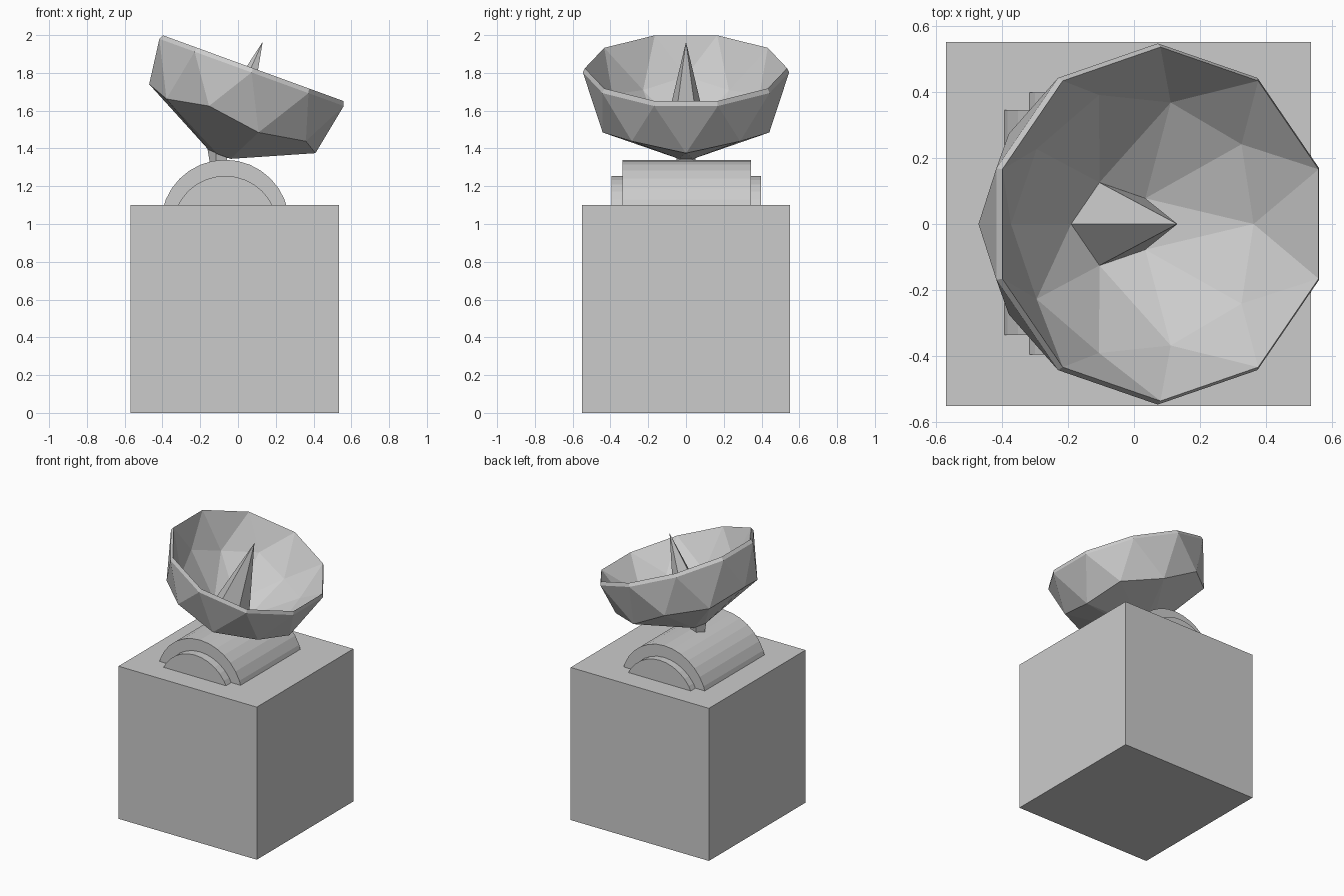
import bpy, bmesh
from math import radians, cos, sin
from mathutils import Matrix

if "Cube" in bpy.data.objects:
    bpy.data.objects.remove(bpy.data.objects["Cube"])

TILT = Matrix.Translation((0.08, 0, 1.825)) @ Matrix.Rotation(radians(20), 4, 'Y')


def add_object(name, bm):
    bmesh.ops.recalc_face_normals(bm, faces=bm.faces)
    mesh = bpy.data.meshes.new(name)
    bm.to_mesh(mesh)
    bm.free()
    obj = bpy.data.objects.new(name, mesh)
    bpy.context.collection.objects.link(obj)
    return obj


def drum(name, radius, cz, y0, y1):
    bm = bmesh.new()
    mat = Matrix.Translation((-0.068, (y0 + y1) / 2, cz)) @ Matrix.Rotation(radians(90), 4, 'X')
    bmesh.ops.create_cone(bm, cap_ends=True, segments=32, radius1=radius,
                          radius2=radius, depth=y1 - y0, matrix=mat)
    # keep only the part standing above the box
    geom = bm.verts[:] + bm.edges[:] + bm.faces[:]
    bmesh.ops.bisect_plane(bm, geom=geom, plane_co=(0, 0, 1.09),
                           plane_no=(0, 0, 1), clear_inner=True)
    bmesh.ops.holes_fill(bm, edges=[e for e in bm.edges if e.is_boundary])
    add_object(name, bm)


def half_sphere(bm, rings):
    """Lower half of an icosphere; rings maps unit height to (radius, depth)."""
    verts = bmesh.ops.create_icosphere(bm, subdivisions=2, radius=1)['verts']
    bmesh.ops.delete(bm, geom=[v for v in verts if v.co.z > 0.01], context='VERTS')
    for v in [v for v in verts if v.is_valid]:
        r, depth = rings[min(rings, key=lambda h: abs(h - v.co.z))]
        flat = v.co.xy.normalized() * r if r else v.co.xy * 0
        v.co = (flat.x, flat.y, -depth)
        v.tag = True


# Base box
bm = bmesh.new()
bmesh.ops.create_cube(bm, size=1, matrix=Matrix.Translation((-0.0165, 0, 0.55))
                      @ Matrix.Diagonal((1.103, 1.1, 1.1, 1)))
add_object("base_box", bm)

# Rounded pivot on top of the box
drum("pivot_drum", 0.34, 1.0, -0.335, 0.345)
drum("pivot_axle", 0.279, 0.976, -0.395, 0.398)

# Dish: outer shell, inner shell with the centre pulled up into a spike
bm = bmesh.new()
half_sphere(bm, {0: (0.546, 0.024), -0.447: (0.488, 0.268), -0.526: (0.464, 0.31),
                 -0.85: (0.064, 0.492), -1: (0, 0.492)})
half_sphere(bm, {0: (0.535, 0.0), -0.447: (0.41, 0.195), -0.526: (0.386, 0.237),
                 -0.85: (0.132, 0.427), -1: (0, -0.149)})
bmesh.ops.bridge_loops(bm, edges=[e for e in bm.edges if e.is_boundary])
bm.transform(TILT)
add_object("dish", bm)

# Short stem between dish and pivot
bm = bmesh.new()
bmesh.ops.create_cone(bm, cap_ends=True, segments=5, radius1=0.045, radius2=0.062,
                      depth=0.1, matrix=Matrix.Translation((-0.1, 0, 1.35))
                      @ Matrix.Rotation(radians(90), 4, 'Z'))
add_object("dish_stem", bm)
